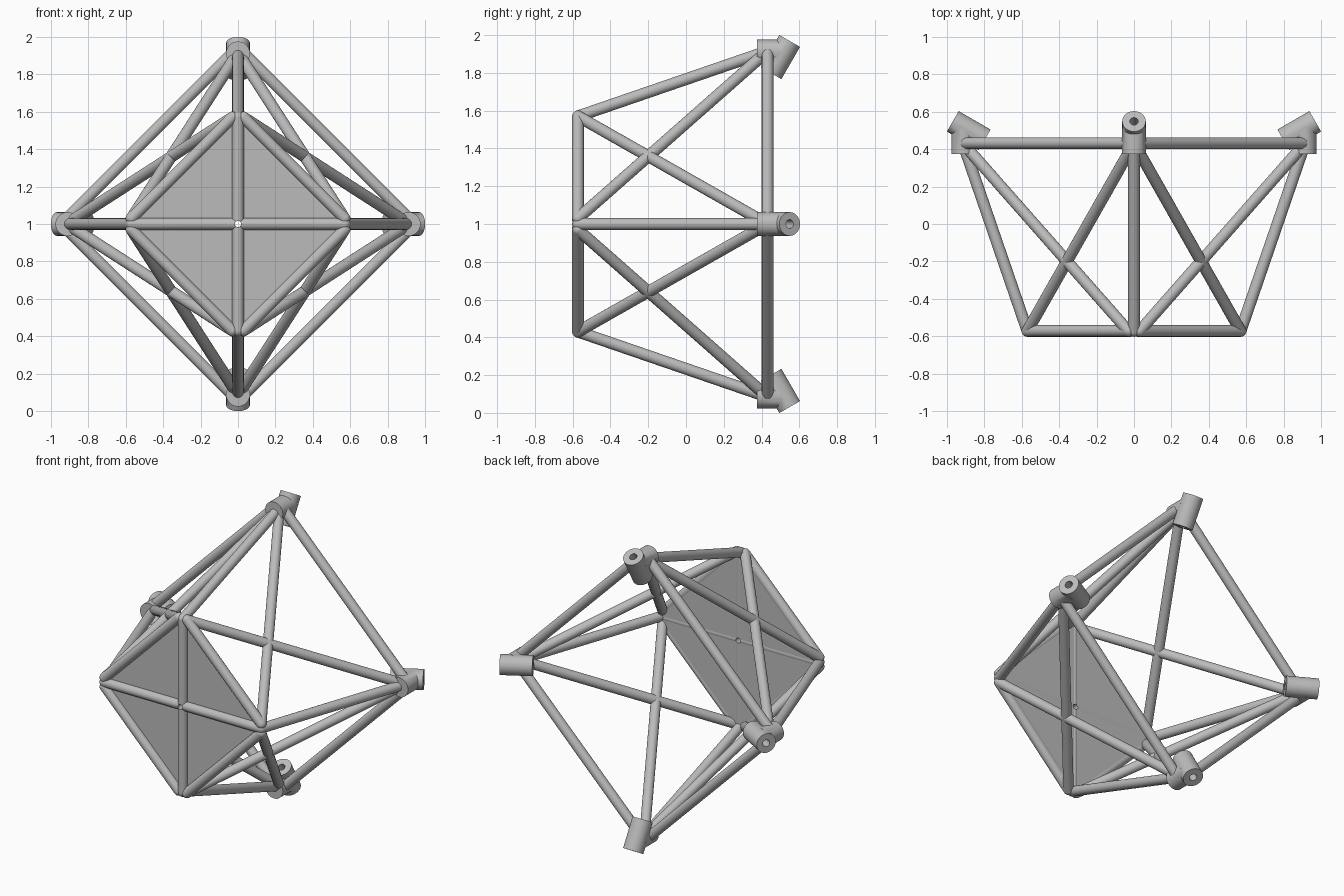
import bpy
import bmesh
import math
from mathutils import Vector, Matrix

cube = bpy.data.objects.get("Cube")
if cube:
    bpy.data.objects.remove(cube)

BAR = 0.031              # strut radius
FRONT_Y, BACK_Y = -0.572, 0.432
FRONT, BACK = 0.57, 0.915   # corner distance from the centre axis
GAP = 0.03               # half the spacing of paired bar ends at a corner
CENTRE = Vector((0, 0, 1))

grey = bpy.data.materials.new("plain_grey")
grey.use_nodes = True
colour = (0.5, 0.5, 0.5, 1)
grey.diffuse_color = colour
grey.node_tree.nodes["Principled BSDF"].inputs["Base Color"].default_value = colour


def make_object(name, bm):
    mesh = bpy.data.meshes.new(name)
    bmesh.ops.recalc_face_normals(bm, faces=bm.faces)
    bm.to_mesh(mesh)
    bm.free()
    mesh.materials.append(grey)
    obj = bpy.data.objects.new(name, mesh)
    bpy.context.collection.objects.link(obj)
    return obj


def smooth(obj):
    bpy.ops.object.select_all(action='DESELECT')
    obj.select_set(True)
    bpy.context.view_layer.objects.active = obj
    bpy.ops.object.shade_smooth_by_angle(angle=math.radians(35))


def rod(name, a, b, radius, round_ends=False, sides=32):
    """Cylinder between two points, with optional ball ends."""
    a, b = Vector(a), Vector(b)
    turn = (b - a).to_track_quat('Z', 'Y').to_matrix().to_4x4()
    bm = bmesh.new()
    bmesh.ops.create_cone(bm, cap_ends=True, segments=sides, radius1=radius,
                          radius2=radius, depth=(b - a).length,
                          matrix=Matrix.Translation((a + b) / 2) @ turn)
    if round_ends:
        for p in (a, b):
            bmesh.ops.create_uvsphere(bm, u_segments=sides, v_segments=16, radius=radius,
                                      matrix=Matrix.Translation(p) @ turn)
    return make_object(name, bm)


def combine(obj, other, operation):
    """Bake a boolean into obj; the helper stays until removed."""
    mod = obj.modifiers.new("combine", 'BOOLEAN')
    mod.operation, mod.object, mod.solver = operation, other, 'EXACT'
    bpy.context.view_layer.update()
    graph = bpy.context.evaluated_depsgraph_get()
    baked = bpy.data.meshes.new_from_object(obj.evaluated_get(graph))
    obj.modifiers.clear()
    obj.data = baked


def quarter_turns(obj, angles=(90, 180, 270)):
    """Repeat a part around the front-to-back axis."""
    for i, angle in enumerate(angles):
        copy = bpy.data.objects.new(f"{obj.name}_{i + 2}", obj.data)
        spin = Matrix.Rotation(math.radians(angle), 4, 'Y')
        copy.matrix_world = Matrix.Translation(CENTRE) @ spin @ Matrix.Translation(-CENTRE)
        bpy.context.collection.objects.link(copy)


# Struts of one quarter: rims, corner strut and crossing diagonals
struts = {
    "front_rim": ((GAP, FRONT_Y, 1 + FRONT), (FRONT, FRONT_Y, 1 + GAP)),
    "back_rim": ((GAP, BACK_Y, 1 + BACK), (BACK, BACK_Y, 1 + GAP)),
    "corner_strut": ((0, FRONT_Y, 1 + FRONT), (0, BACK_Y, 1 + BACK)),
    "falling_diagonal": ((FRONT, FRONT_Y, 1 + GAP), (0, BACK_Y, 1 + BACK)),
    "rising_diagonal": ((GAP, FRONT_Y, 1 + FRONT), (BACK, BACK_Y, 1)),
}
for name, (start, end) in struts.items():
    strut = rod(name, start, end, BAR, round_ends=True)
    smooth(strut)
    quarter_turns(strut)

# Connector: straight socket joined to a tilted, drilled boss
socket = rod("corner_connector", (0, 0.375, 1.912), (0, 0.51, 1.912), 0.064)
axis = Vector((0, 0.5, math.sqrt(0.75)))
tip = Vector((0, 0.549, 1.969))
boss = rod("boss_helper", tip - axis * 0.197, tip, 0.063)
drill = rod("drill_helper", tip - axis * 0.3, tip + axis * 0.1, 0.023, sides=24)
combine(socket, boss, 'UNION')
combine(socket, drill, 'DIFFERENCE')
for helper in (boss, drill):
    bpy.data.objects.remove(helper)
smooth(socket)
quarter_turns(socket)

# Diamond panel and front cross, pierced by one centre hole
bm = bmesh.new()
half = FRONT + GAP
bmesh.ops.create_cone(bm, cap_ends=True, segments=4, radius1=half, radius2=half, depth=0.028,
                      matrix=Matrix.Translation((0, FRONT_Y + 0.015, 1))
                      @ Matrix.Rotation(math.pi / 2, 4, 'X'))
corners = [v for v in bm.verts]
# Turn the square so its corners point along the cross
if abs(abs(corners[0].co.x) - abs(corners[0].co.z - 1)) < 0.01:
    bmesh.ops.rotate(bm, verts=corners, cent=CENTRE,
                     matrix=Matrix.Rotation(math.pi / 4, 3, 'Y'))
# Trim the sharp tips so they stay inside the corner balls
for direction in ((1, 0, 0), (-1, 0, 0), (0, 0, 1), (0, 0, -1)):
    d = Vector(direction)
    bmesh.ops.bisect_plane(bm, geom=bm.verts[:] + bm.edges[:] + bm.faces[:],
                           plane_co=CENTRE + d * FRONT, plane_no=d, clear_outer=True)
    bmesh.ops.holes_fill(bm, edges=[e for e in bm.edges if e.is_boundary])
panel = make_object("front_panel", bm)
level_bar = rod("front_cross_level", (-FRONT, FRONT_Y, 1), (FRONT, FRONT_Y, 1), BAR)
upright_bar = rod("front_cross_upright", (0, FRONT_Y, 1 - FRONT), (0, FRONT_Y, 1 + FRONT), BAR)
drill = rod("drill_helper", (0, -0.8, 1), (0, -0.3, 1), 0.017, sides=24)
for part in (panel, level_bar, upright_bar):
    combine(part, drill, 'DIFFERENCE')
    smooth(part)
bpy.data.objects.remove(drill)
